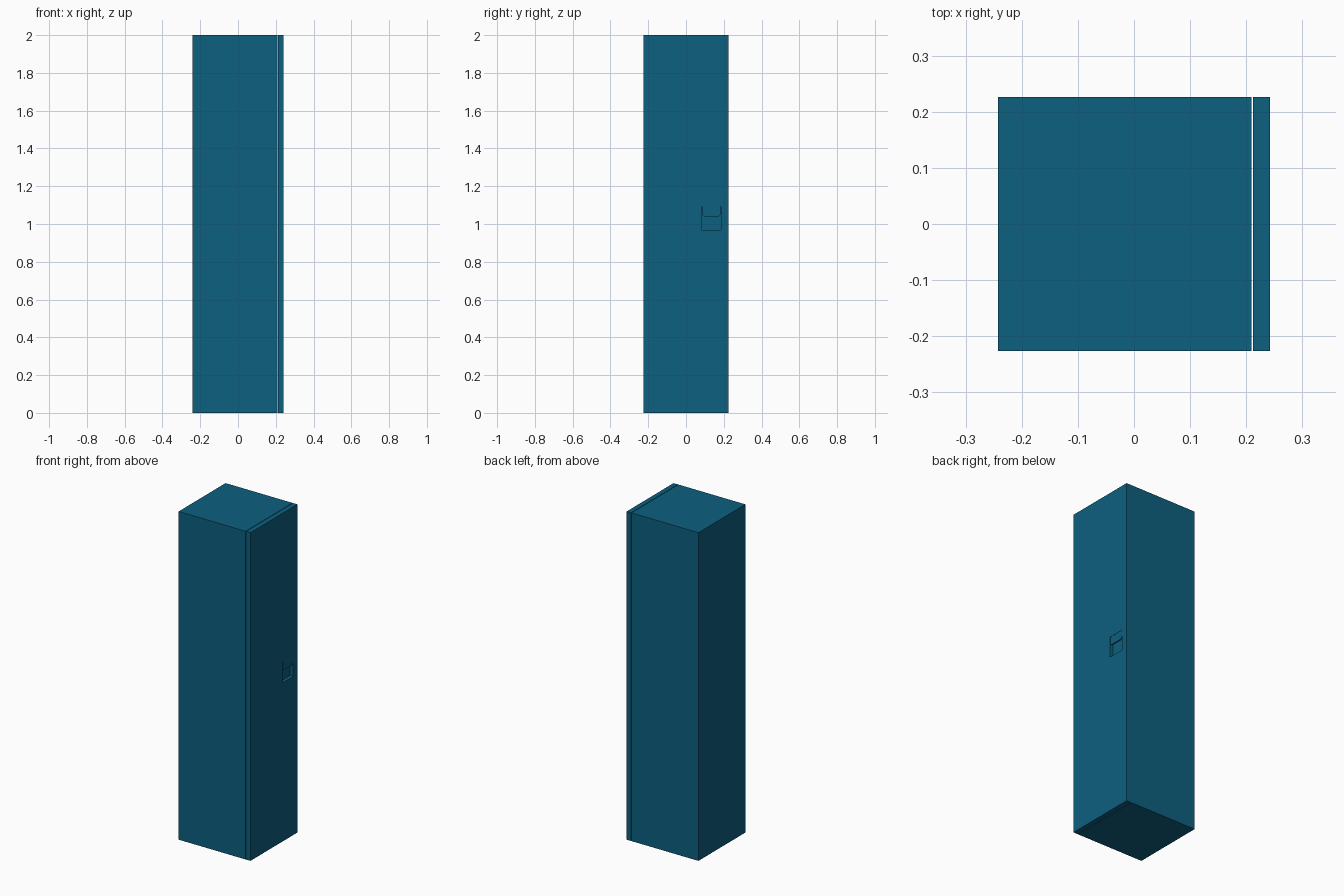
import bpy, bmesh, math

if "Cube" in bpy.data.objects:
    bpy.data.objects.remove(bpy.data.objects["Cube"])

blue = bpy.data.materials.new("locker_blue")
blue.diffuse_color = (0.004, 0.115, 0.215, 1)
blue.use_nodes = True
blue.node_tree.nodes["Principled BSDF"].inputs["Base Color"].default_value = blue.diffuse_color


def finish(name, bm):
    bmesh.ops.recalc_face_normals(bm, faces=bm.faces[:])
    me = bpy.data.meshes.new(name)
    bm.to_mesh(me)
    bm.free()
    ob = bpy.data.objects.new(name, me)
    bpy.context.collection.objects.link(ob)
    me.materials.append(blue)
    return ob


def box(name, lo, hi, open_x=False):
    bm = bmesh.new()
    bmesh.ops.create_cube(bm, size=1)
    for v in bm.verts:
        v.co = [(a + b) / 2 + c * (b - a) for a, b, c in zip(lo, hi, v.co)]
    if open_x:
        bmesh.ops.delete(bm, geom=[f for f in bm.faces if f.normal.x > 0.9
                                   or f.calc_center_median().x > hi[0] - 1e-4],
                         context='FACES_ONLY')
    return finish(name, bm)


# Cabinet shell, open on the door side
body = box("cabinet_body", (-0.242, -0.226, 0), (0.2095, 0.226, 2), open_x=True)
# An open mesh may be oriented either way, so make the normals face outward
bm = bmesh.new()
bm.from_mesh(body.data)
bm.normal_update()
if any(f.calc_center_median().z > 1.9 and f.normal.z < 0 for f in bm.faces):
    bmesh.ops.reverse_faces(bm, faces=bm.faces[:])
bm.to_mesh(body.data)
bm.free()
shell = body.modifiers.new("walls", 'SOLIDIFY')
shell.thickness = 0.015
shell.offset = -1
shell.use_even_offset = True

# Door slab with a finger recess
door = box("door", (0.2125, -0.226, 0), (0.242, 0.226, 2))
cutter = box("recess_cutter", (0.222, 0.085, 0.967), (0.26, 0.185, 1.092))
cutter.hide_render = True
cutter.hide_set(True)
cut = door.modifiers.new("recess", 'BOOLEAN')
cut.object = cutter
cut.operation = 'DIFFERENCE'
cut.solver = 'EXACT'

# Pull flap over the upper part of the recess, with rounded lower corners
y0, y1, z0, z1, r = 0.0865, 0.1835, 1.04, 1.0915, 0.015
outline = [(y0, z1)]
for cy, start in ((y0 + r, math.pi), (y1 - r, 1.5 * math.pi)):
    for i in range(6):
        a = start + i * math.pi / 10
        outline.append((cy + r * math.cos(a), z0 + r + r * math.sin(a)))
outline.append((y1, z1))
bm = bmesh.new()
rings = [[bm.verts.new((x, y, z)) for y, z in outline] for x in (0.235, 0.2412)]
bm.faces.new(rings[0])
bm.faces.new(rings[1])
n = len(outline)
for i in range(n):
    j = (i + 1) % n
    bm.faces.new((rings[0][i], rings[0][j], rings[1][j], rings[1][i]))
finish("handle_flap", bm)
